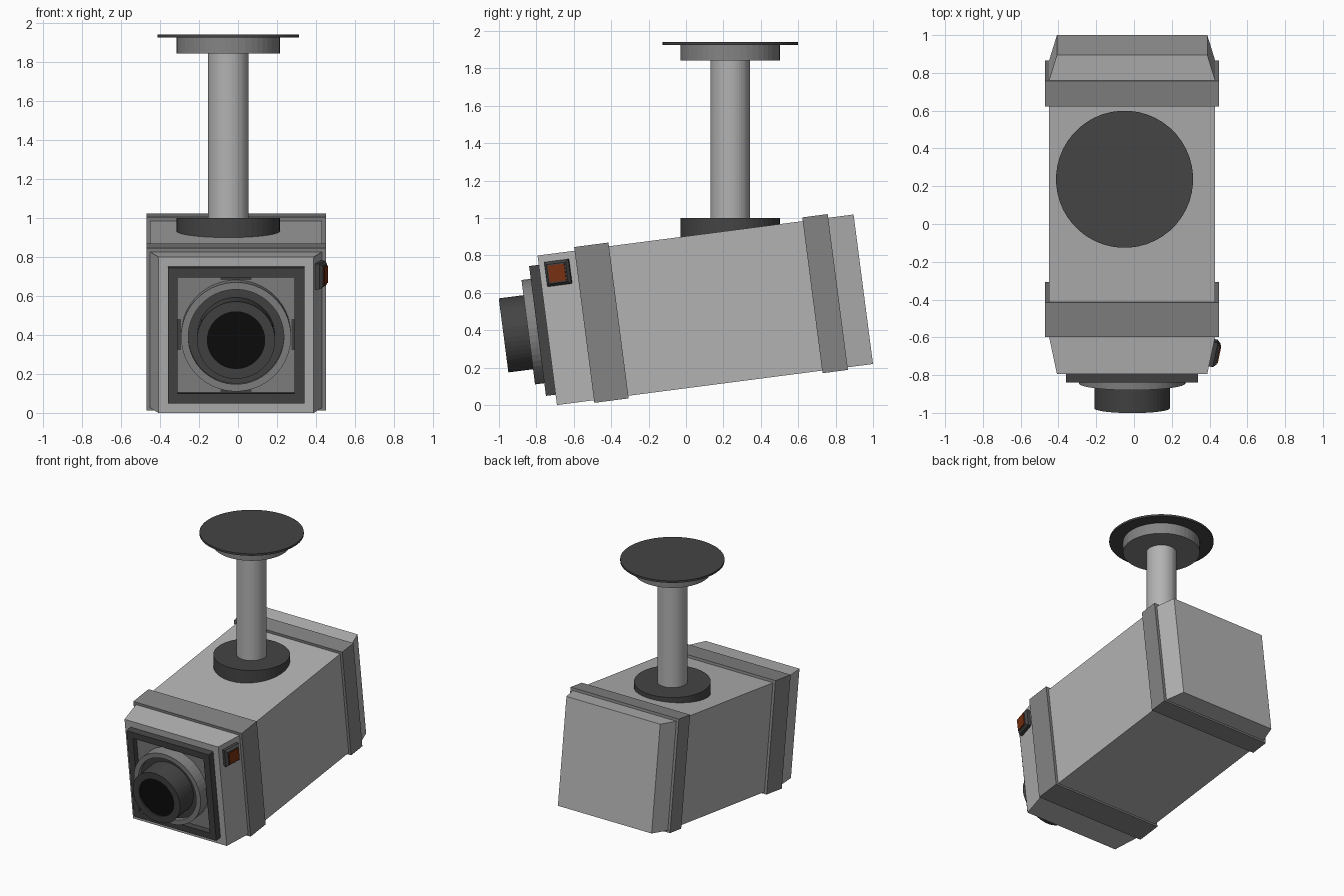
import bpy, bmesh, math
from mathutils import Matrix, Vector

if "Cube" in bpy.data.objects:
    bpy.data.objects.remove(bpy.data.objects["Cube"])


def material(name, rgb):
    m = bpy.data.materials.new(name)
    m.diffuse_color = (*rgb, 1)
    m.use_nodes = True
    m.node_tree.nodes["Principled BSDF"].inputs["Base Color"].default_value = m.diffuse_color
    return m


LIGHT = material("light grey", (0.45, 0.45, 0.45))
MID = material("mid grey", (0.23, 0.23, 0.23))
DARK = material("dark grey", (0.058, 0.058, 0.058))
BLACK = material("lens black", (0.004, 0.004, 0.004))
AMBER = material("burnt orange", (0.19, 0.03, 0.006))

# Tilted camera frame: x across, y along the housing, z up from its underside
TILT = Matrix.Translation((-0.01, -0.69, 0)) @ Matrix.Rotation(math.radians(7.4), 4, 'X')
# Lens axis frame: local z runs forward out of the front face
AXIS = TILT @ Matrix.Translation((0, 0, 0.406)) @ Matrix.Rotation(math.radians(90), 4, 'X')


def finish(name, bm, mat, matrix):
    bmesh.ops.remove_doubles(bm, verts=bm.verts, dist=1e-5)
    bmesh.ops.recalc_face_normals(bm, faces=bm.faces)
    me = bpy.data.meshes.new(name)
    bm.to_mesh(me)
    bm.free()
    me.materials.append(mat)
    ob = bpy.data.objects.new(name, me)
    ob.matrix_world = matrix
    bpy.context.collection.objects.link(ob)
    return ob


def loft(name, sections, mat, matrix, closed=False):
    """Join equal-length rings of points; cap the ends unless closed."""
    bm = bmesh.new()
    rings = [[bm.verts.new(p) for p in s] for s in sections]
    n = len(rings[0])
    pairs = list(zip(rings, rings[1:]))
    if closed:
        pairs.append((rings[-1], rings[0]))
    else:
        bm.faces.new(rings[0])
        bm.faces.new(rings[-1])
    for a, b in pairs:
        for i in range(n):
            j = (i + 1) % n
            bm.faces.new((a[i], a[j], b[j], b[i]))
    return finish(name, bm, mat, matrix)


def turned(name, profile, mat, matrix, n=48, closed=False):
    """Turn (radius, height) points about local z; n=4 gives squares by half-width."""
    k = math.sqrt(2) if n == 4 else 1
    off = math.pi / n
    secs = [[(r * k * math.cos(off + math.tau * i / n),
              r * k * math.sin(off + math.tau * i / n), h) for i in range(n)]
            for r, h in profile]
    return loft(name, secs, mat, matrix, closed)


def rect(w, s, z0, z1):
    return [(-w, s, z0), (w, s, z0), (w, s, z1), (-w, s, z1)]


# Housing with both ends tapered in width
loft("housing", [rect(w, s, 0, 0.806) for w, s in
                 ((0.398, 0), (0.44, 0.2), (0.44, 1.567), (0.398, 1.704))], LIGHT, TILT)

# Raised bands
for name, a, b in (("front_band", 0.2, 0.385), ("rear_band", 1.43, 1.567)):
    loft(name, [rect(0.46, a, -0.014, 0.826), rect(0.46, b, -0.014, 0.826)], MID, TILT)

# Square bezel and its recessed panel
turned("bezel", [(0.35, -0.01), (0.35, 0.052), (0.3, 0.052), (0.3, -0.01)],
       DARK, AXIS, 4, True)
turned("front_panel", [(0.302, -0.01), (0.302, 0.01)], MID, AXIS, 4)

# Small tabs at the middle of each panel edge
for i in range(4):
    m = AXIS @ Matrix.Rotation(i * math.pi / 2, 4, 'Z')
    loft("panel_tab", [[(-0.08, 0.283, h), (0.08, 0.283, h), (0.08, 0.3, h), (-0.08, 0.3, h)]
                       for h in (0.008, 0.016)], DARK, m)

# Lens collar, barrel and glass
turned("lens_collar", [(0.282, 0), (0.282, 0.102), (0.245, 0.102), (0.245, 0)],
       MID, AXIS, 48, True)
turned("lens_barrel", [(0.246, 0.02), (0.246, 0.07), (0.2, 0.07), (0.2, 0.235),
                       (0.147, 0.235), (0.147, 0.02)], DARK, AXIS, 48, True)
turned("lens_glass", [(0.148, 0.18), (0.148, 0.225)], BLACK, AXIS)

# Indicator lamp on the right front taper
LAMP = (TILT @ Matrix.Translation((0.419, 0.1, 0.70))
        @ Matrix.Rotation(-math.atan2(0.042, 0.2), 4, 'Z')
        @ Matrix.Rotation(math.radians(90), 4, 'Y'))
turned("lamp_housing", [(0.066, -0.02), (0.066, 0.022), (0.052, 0.038)], DARK, LAMP, 4)
turned("lamp", [(0.045, 0.036), (0.045, 0.044)], AMBER, LAMP, 4)

# Ceiling mount
MOUNT = Matrix.Translation((-0.05, 0.237, 0))
turned("mount_foot", [(0.267, 0.87), (0.267, 1.0)], DARK, MOUNT)
turned("mount_pole", [(0.105, 0.98), (0.105, 1.85)], LIGHT, MOUNT)
turned("mount_flange", [(0.267, 1.842), (0.267, 1.926)], MID, MOUNT)
turned("ceiling_plate", [(0.363, 1.925), (0.363, 1.94)], DARK, MOUNT)
